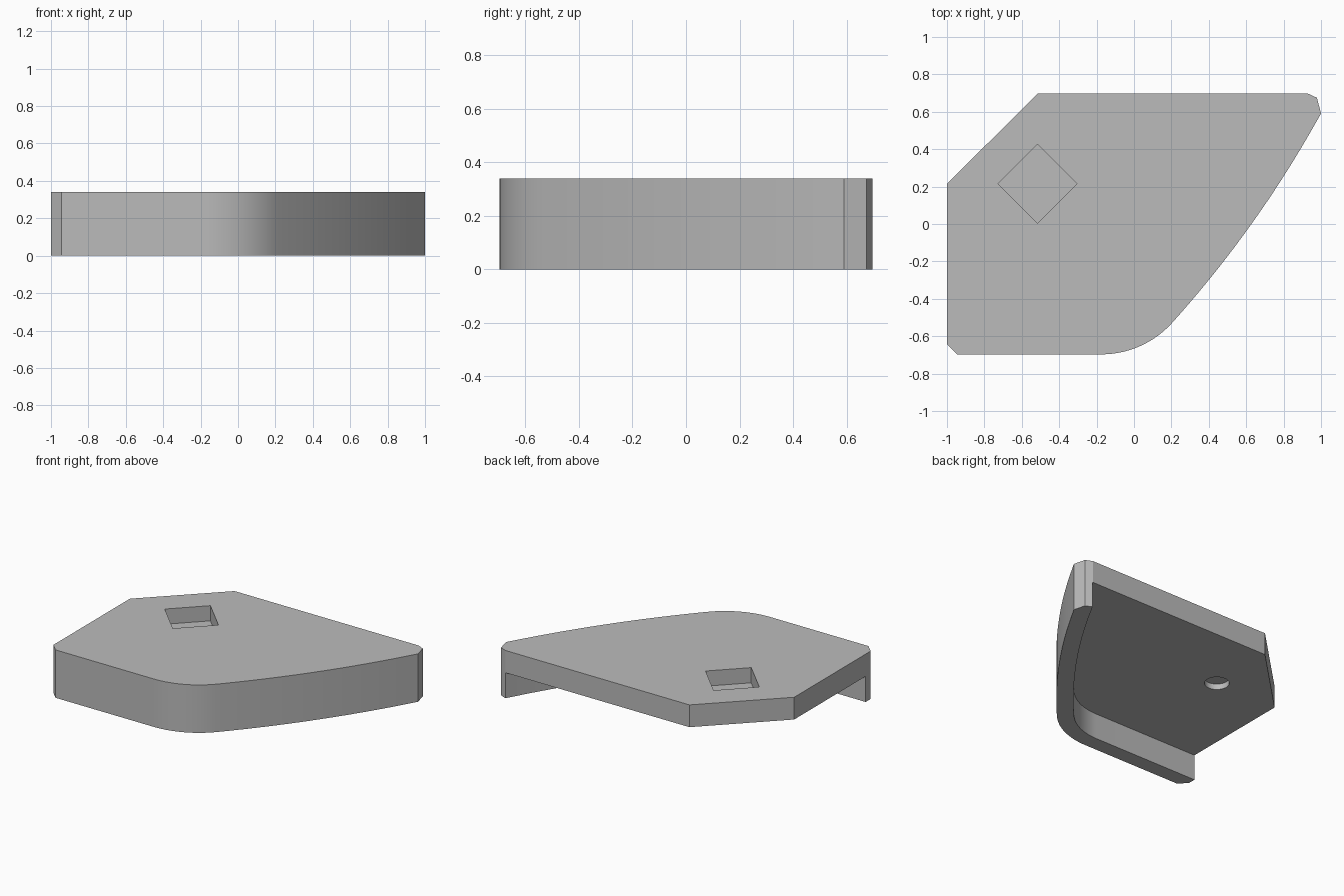
import bpy
import bmesh
from math import sin, cos, radians
from mathutils import Vector

cube = bpy.data.objects.get("Cube")
if cube:
    bpy.data.objects.remove(cube, do_unlink=True)

HEIGHT, UNDERSIDE = 0.34, 0.182      # overall height, underside of the plate
EDGE_Y, RIM = 0.697, 0.11            # half depth, thickness of the hanging rim
POCKET = Vector((-0.515, 0.215))

grey = bpy.data.materials.new("plain_grey")
grey.use_nodes = True
colour = (0.5, 0.5, 0.5, 1)
grey.diffuse_color = colour
grey.node_tree.nodes["Principled BSDF"].inputs["Base Color"].default_value = colour


def prism(name, outline, low, high):
    """Extrude a flat outline from one height to another."""
    bm = bmesh.new()
    face = bm.faces.new([bm.verts.new((p[0], p[1], low)) for p in outline])
    extruded = bmesh.ops.extrude_face_region(bm, geom=[face])["geom"]
    moved = [v for v in extruded if isinstance(v, bmesh.types.BMVert)]
    bmesh.ops.translate(bm, vec=(0, 0, high - low), verts=moved)
    bmesh.ops.recalc_face_normals(bm, faces=bm.faces)
    mesh = bpy.data.meshes.new(name)
    bm.to_mesh(mesh)
    bm.free()
    mesh.materials.append(grey)
    obj = bpy.data.objects.new(name, mesh)
    bpy.context.collection.objects.link(obj)
    return obj


def ring(centre, radius, count):
    step = radians(360 / count)
    return [centre + radius * Vector((cos(i * step), sin(i * step))) for i in range(count)]


def swept_edge(inset):
    """Tight corner arc running into the long shallow arc, moved inward by inset."""
    points, pos, heading = [], Vector((-0.175, -EDGE_Y)), 0.0
    for radius, turn, steps in ((0.51, 48, 16), (5.97, 13.2, 20)):
        centre = pos + radius * Vector((-sin(heading), cos(heading)))
        for i in range(steps + 1):
            a = heading + radians(turn) * i / steps
            p = centre + (radius - inset) * Vector((sin(a), -cos(a)))
            if not points or (p - points[-1]).length > 1e-4:
                points.append(p)
        heading += radians(turn)
        pos = centre + radius * Vector((sin(heading), -cos(heading)))
    return points, Vector((cos(heading), sin(heading)))


def cut(target, cutter):
    cutter.hide_render = True
    mod = target.modifiers.new("cut", "BOOLEAN")
    mod.operation, mod.solver, mod.object = "DIFFERENCE", "EXACT", cutter
    bpy.context.view_layer.objects.active = target
    bpy.ops.object.modifier_apply(modifier=mod.name)
    bpy.data.objects.remove(cutter, do_unlink=True)


# Solid block with the full outline
outer, _ = swept_edge(0)
outer[-1].x = 1.0
outline = [(-0.945, -EDGE_Y)] + outer + [
    (0.978, 0.675), (0.93, EDGE_Y), (-0.515, EDGE_Y), (-1, 0.215), (-1, -0.642)]
body = prism("plate_with_rim", outline, 0, HEIGHT)

# Hollow beneath, leaving a rim along the front and the curved side
inner, along = swept_edge(RIM)
hollow = [(-1.3, -EDGE_Y + RIM)] + inner + [inner[-1] + 0.3 * along, (-1.3, 1.0)]
cut(body, prism("hollow_cutter", hollow, -0.1, UNDERSIDE))

# Diamond pocket on top, shallow round recess below it
cut(body, prism("pocket_cutter", ring(POCKET, 0.211, 4), 0.232, 0.5))
cut(body, prism("recess_cutter", ring(POCKET, 0.08, 40), 0.1, 0.222))

bpy.ops.object.select_all(action="DESELECT")
body.select_set(True)
bpy.context.view_layer.objects.active = body
bpy.ops.object.shade_smooth_by_angle(angle=radians(15))
